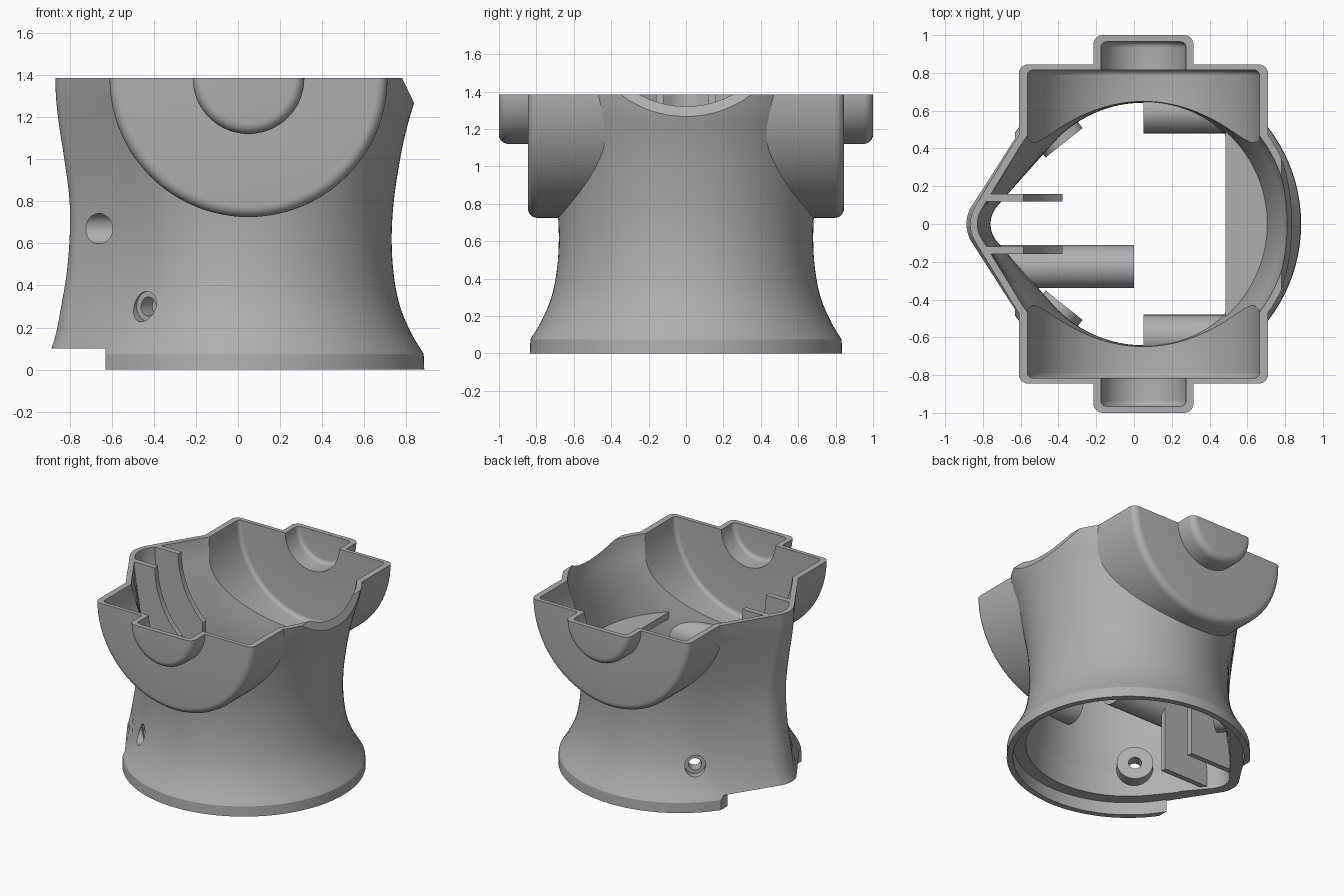
import bpy, bmesh, math
from mathutils import Vector, Matrix

if "Cube" in bpy.data.objects:
    bpy.data.objects.remove(bpy.data.objects["Cube"])

CX, TOP, WALL = 0.05, 1.385, 0.038

grey = bpy.data.materials.new("plain_grey")
grey.use_nodes = True
grey.diffuse_color = (0.43, 0.43, 0.43, 1)
grey.node_tree.nodes["Principled BSDF"].inputs["Base Color"].default_value = (0.43, 0.43, 0.43, 1)


def finish(bm, name):
    bmesh.ops.recalc_face_normals(bm, faces=bm.faces)
    mesh = bpy.data.meshes.new(name)
    bm.to_mesh(mesh)
    bm.free()
    mesh.materials.append(grey)
    obj = bpy.data.objects.new(name, mesh)
    bpy.context.scene.collection.objects.link(obj)
    return obj


def loft(name, rings):
    """Skin a stack of closed rings and cap both ends."""
    bm = bmesh.new()
    rows = [[bm.verts.new(p) for p in ring] for ring in rings]
    n = len(rows[0])
    for low, high in zip(rows, rows[1:]):
        for i in range(n):
            j = (i + 1) % n
            bm.faces.new((low[i], low[j], high[j], high[i]))
    bm.faces.new(rows[0])
    bm.faces.new(rows[-1])
    return finish(bm, name)


def box(name, low, high):
    bm = bmesh.new()
    low, high = Vector(low), Vector(high)
    bmesh.ops.create_cube(bm, size=1, matrix=Matrix.Translation((low + high) / 2)
                          @ Matrix.Diagonal((*(high - low), 1)))
    return finish(bm, name)


def rod(name, a, b, radius, sides=40):
    a, b = Vector(a), Vector(b)
    bm = bmesh.new()
    turn = (b - a).to_track_quat('Z', 'Y').to_matrix().to_4x4()
    bmesh.ops.create_cone(bm, cap_ends=True, segments=sides, radius1=radius, radius2=radius,
                          depth=(b - a).length, matrix=Matrix.Translation((a + b) / 2) @ turn)
    return finish(bm, name)


def slab(name, outline, y0, y1):
    """Side outline in x and z, extruded along y."""
    return loft(name, [[(x, y, z) for x, z in outline] for y in (y0, y1)])


def volume(mesh):
    bm = bmesh.new()
    bm.from_mesh(mesh)
    size = bm.calc_volume()
    bm.free()
    return size


def combine(target, tool, operation):
    """Boolean that keeps the first solver result of plausible volume."""
    before = volume(target.data)
    for solver in ('EXACT', 'MANIFOLD', 'FLOAT'):
        mod = target.modifiers.new("join", 'BOOLEAN')
        mod.operation, mod.solver, mod.object = operation, solver, tool
        bpy.context.view_layer.update()
        mesh = bpy.data.meshes.new_from_object(
            target.evaluated_get(bpy.context.evaluated_depsgraph_get()))
        target.modifiers.clear()
        ratio = volume(mesh) / before
        if (ratio > 1 if operation == 'UNION' else 0.05 < ratio < 0.999999):
            target.data = mesh
            break
    bpy.data.objects.remove(tool)


# Waisted body: round section blended into a rounded nose on -x
def section(z, r, tip, shrink):
    r, q, tip = r - shrink, 0.18 - shrink, tip + shrink
    dist = CX - tip - q
    a = math.acos((r - q) / dist)
    ring = []
    for i in range(21):
        t = -a + 2 * a * i / 20
        ring.append((CX - dist - q * math.cos(t), q * math.sin(t), z))
    for i in range(81):
        t = a + (2 * math.pi - 2 * a) * i / 80
        ring.append((CX - r * math.cos(t), r * math.sin(t), z))
    return ring


KEYS = [(.075, .832, -.895), (.17, .775, -.865), (.3, .72, -.84), (.45, .69, -.815),
        (.62, .68, -.80), (.8, .69, -.80), (1.0, .72, -.825), (1.16, .755, -.85),
        (1.3, .795, -.865), (1.45, .82, -.868)]


def smooth_rows(keys, steps=4):
    pts = [Vector(k) for k in keys]
    pts = [2 * pts[0] - pts[1]] + pts + [2 * pts[-1] - pts[-2]]
    rows = []
    for p0, p1, p2, p3 in zip(pts, pts[1:], pts[2:], pts[3:]):
        for s in range(steps):
            t = s / steps
            rows.append(p1 + 0.5 * t * (p2 - p0 + t * (2 * p0 - 5 * p1 + 4 * p2 - p3
                        + t * (3 * (p1 - p2) + p3 - p0))))
    return rows + [pts[-2]]


rows = smooth_rows(KEYS)
housing = loft("pivot_housing", [section(0, .835, -.895, 0)]
               + [section(*row, 0) for row in rows])

# Hollow inside
inner_rows = rows[7:]
cavity = loft("cavity", [section(-.1, .75, -.855, WALL)]
              + [section(*row, WALL) for row in inner_rows[:-1]]
              + [section(1.6, *inner_rows[-1][1:], WALL)])


# Side drums with stub bosses, turned about the y axis
def drums(name, big, knob, y_big, y_knob, fillet):
    def rounded(r, y):
        return [(r - fillet + fillet * math.sin(t), y - fillet + fillet * math.cos(t))
                for t in (math.pi / 2 * i / 6 for i in range(7))]
    half = rounded(knob, y_knob) + [(knob, y_big)] + rounded(big, y_big)
    profile = half + [(r, -y) for r, y in reversed(half)]
    n = 112
    return loft(name, [[(CX + r * math.cos(k * 2 * math.pi / n), y,
                         TOP + r * math.sin(k * 2 * math.pi / n)) for k in range(n)]
                       for r, y in profile])


combine(housing, drums("outer_drums", .66, .265, .845, 1.0, .05), 'UNION')
combine(cavity, drums("inner_drums", .615, .225, .815, .965, .03), 'UNION')

# Inner features are left standing by removing them from the cavity
features = []
arc = [(CX - .635 * math.cos(t), TOP - .635 * math.sin(t))
       for t in (math.radians(47.4 - 47.4 * i / 12) for i in range(13))]
rail = [(-1, .12), (arc[0][0], .12)] + arc + [(arc[-1][0], 1.7), (-1, 1.7)]
for side in (-1, 1):
    features.append(slab("nose_rail", rail, side * .12, side * .16))
    features.append(rod("screw_boss", (-.37, side * .43, .3), (-.56, side * .67, .3), .125))
    features.append(rod("side_bar", (CX, side * .595, .645), (.72, side * .595, .645), .115))
features.append(rod("cross_tube", (-1, -.225, .66), (0, -.225, .66), .115))
features.append(box("shelf", (.485, -.7, .78), (1, .7, .83)))
for feature in features:
    combine(cavity, feature, 'DIFFERENCE')
combine(housing, cavity, 'DIFFERENCE')

# Level top, sloped rim notch, base rebate and step, and drilled holes
cutters = [
    box("top_trim", (-2, -2, TOP), (2, 2, 3)),
    slab("rim_notch", [(.749, 1.45), (.892, 1.15), (1.2, 1.15), (1.2, 1.45)], -.8, .8),
    loft("base_rebate", [section(z, .83, -.885, WALL) for z in (-.1, .095)]),
    box("base_step", (-2, -2, -1), (-.63, 2, .1)),
    rod("tube_bore", (-1, -.225, .67), (.2, -.225, .67), .072),
]
for side in (-1, 1):
    cutters.append(rod("screw_hole", (-.31, side * .354, .3), (-.62, side * .746, .3), .045))
    cutters.append(rod("screw_recess", (-.425, side * .5, .3), (-.62, side * .746, .3), .072))
for cutter in cutters:
    combine(housing, cutter, 'DIFFERENCE')

# Shade smooth with crisp edges
housing.data.materials.clear()
housing.data.materials.append(grey)
bpy.ops.object.select_all(action='DESELECT')
housing.select_set(True)
bpy.context.view_layer.objects.active = housing
bpy.ops.object.shade_smooth_by_angle(angle=math.radians(24))
